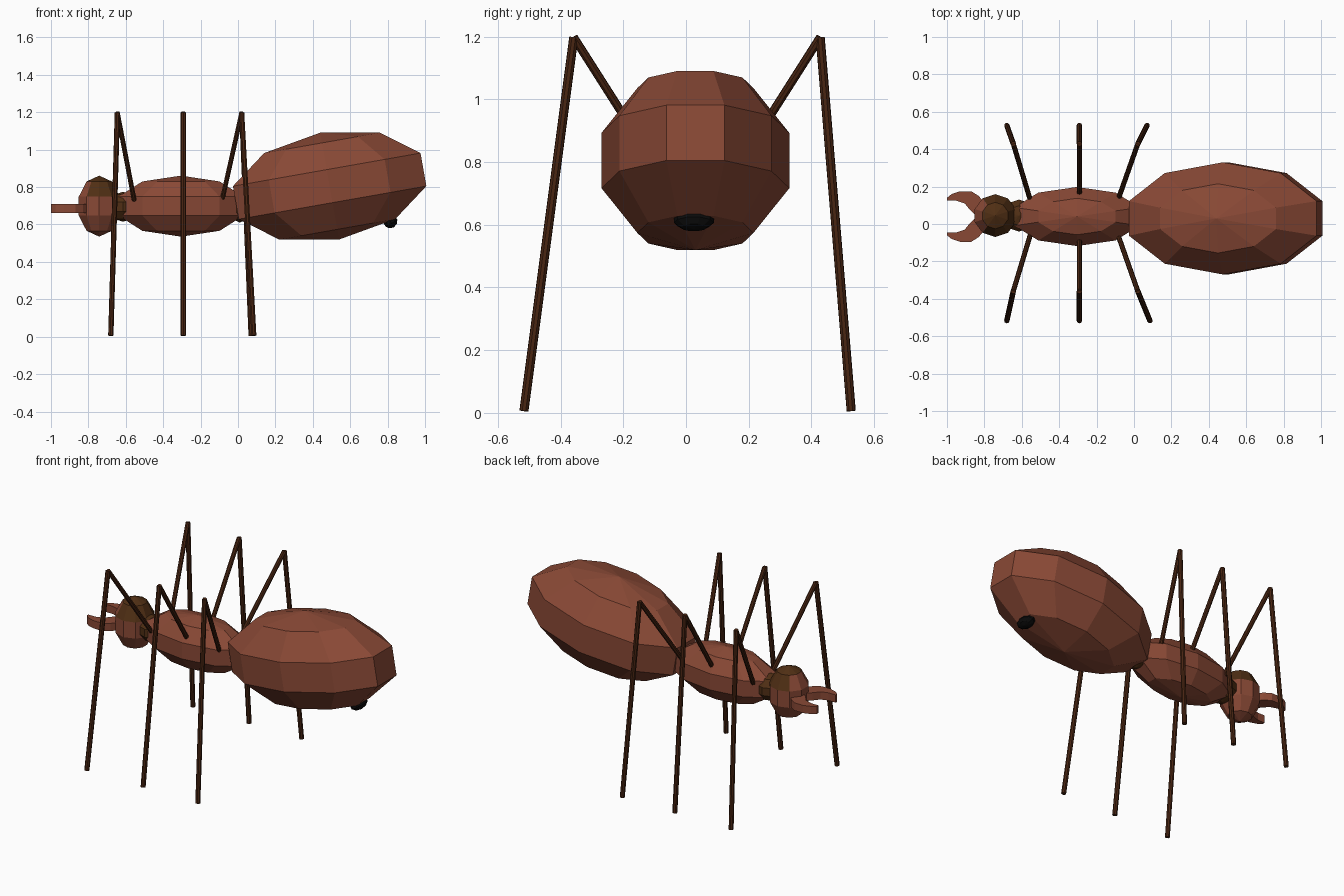
import bpy, bmesh, math
from mathutils import Vector, Matrix

if "Cube" in bpy.data.objects:
    bpy.data.objects.remove(bpy.data.objects["Cube"])

MID = 0.035  # y of the body's symmetry plane


def material(name, rgb):
    m = bpy.data.materials.new(name)
    m.diffuse_color = (*rgb, 1)
    m.use_nodes = True
    m.node_tree.nodes["Principled BSDF"].inputs["Base Color"].default_value = m.diffuse_color
    return m


RED = material("reddish brown", (0.25, 0.066, 0.036))
DARK = material("dark brown", (0.08, 0.028, 0.007))
LEG = material("leg brown", (0.065, 0.018, 0.006))
BLACK = material("black", (0.003, 0.003, 0.003))


def make(name, bm, *mats):
    bmesh.ops.recalc_face_normals(bm, faces=bm.faces)
    me = bpy.data.meshes.new(name)
    bm.to_mesh(me)
    bm.free()
    for m in mats:
        me.materials.append(m)
    ob = bpy.data.objects.new(name, me)
    bpy.context.collection.objects.link(ob)
    return ob


def ball(name, centre, radii, mats, tilt=0, rule=None):
    """Ten-sided, five-ring ellipsoid with vertices in line with the y axis."""
    bm = bmesh.new()
    bmesh.ops.create_uvsphere(bm, u_segments=10, v_segments=5, radius=1)
    v = next(v for v in bm.verts if abs(v.co.z) < 0.9)
    turn = math.pi / 2 - math.atan2(v.co.y, v.co.x)
    M = (Matrix.Translation(centre) @ Matrix.Rotation(-math.radians(tilt), 4, 'Y')
         @ Matrix.Diagonal((*radii, 1)) @ Matrix.Rotation(turn, 4, 'Z'))
    bm.transform(M)
    bm.normal_update()
    if rule:
        for f in bm.faces:
            f.material_index = int(rule(f.normal))
    return make(name, bm, *mats)


# Body
ball("abdomen", (0.49, 0.03, 0.805), (0.563, 0.315, 0.29), [RED], tilt=10)
ball("thorax", (-0.305, 0.04, 0.698), (0.37, 0.166, 0.163), [RED])
ball("head", (-0.742, 0.045, 0.698), (0.121, 0.12, 0.163), [RED, DARK],
     rule=lambda n: n.z > 0.75 or (n.z > 0.2 and n.x > -0.3))
ball("neck_joint", (-0.615, 0.045, 0.695), (0.085, 0.09, 0.08), [DARK])
ball("waist_joint", (0.01, 0.035, 0.69), (0.06, 0.08, 0.08), [DARK])
ball("sting_opening", (0.815, 0.025, 0.616), (0.04, 0.067, 0.036), [BLACK], tilt=30)

# Mandibles: a flat hooked outline, extruded upwards
HOOK = [(-0.79, 0.06), (-0.83, 0.11), (-0.87, 0.135), (-0.93, 0.135), (-0.975, 0.12), (-1.0, 0.1),
        (-1.0, 0.085), (-0.95, 0.085), (-0.905, 0.07), (-0.877, 0.035), (-0.84, 0.0), (-0.79, 0.0)]
for side, s in (("left", 1), ("right", -1)):
    bm = bmesh.new()
    face = bm.faces.new([bm.verts.new((x, 0.04 + s * y, 0.662)) for x, y in HOOK])
    top = bmesh.ops.extrude_face_region(bm, geom=[face])["geom"]
    bmesh.ops.translate(bm, vec=(0, 0, 0.048),
                        verts=[e for e in top if isinstance(e, bmesh.types.BMVert)])
    make(side + "_mandible", bm, RED)


def rod(bm, a, b, r):
    a, b = Vector(a), Vector(b)
    d = b - a
    M = Matrix.Translation((a + b) / 2) @ d.to_track_quat('Z', 'Y').to_matrix().to_4x4()
    bmesh.ops.create_cone(bm, cap_ends=True, segments=8, radius1=r, radius2=r,
                          depth=d.length, matrix=M)


# Legs: hip, knee and foot x positions
for name, hip, knee, foot in (("front", -0.555, -0.645, -0.68),
                              ("middle", -0.292, -0.292, -0.292),
                              ("rear", -0.085, 0.02, 0.07)):
    for side, s in (("left", 1), ("right", -1)):
        fx = foot + (0.015 if name == "rear" and s < 0 else 0)
        bm = bmesh.new()
        k = (knee, MID + s * 0.393, 1.198)
        rod(bm, (hip, MID + s * 0.095, 0.73), k, 0.0135)
        rod(bm, k, (fx, 0.005 + s * 0.522, 0.006), 0.0145)
        make(f"{name}_{side}_leg", bm, LEG)
